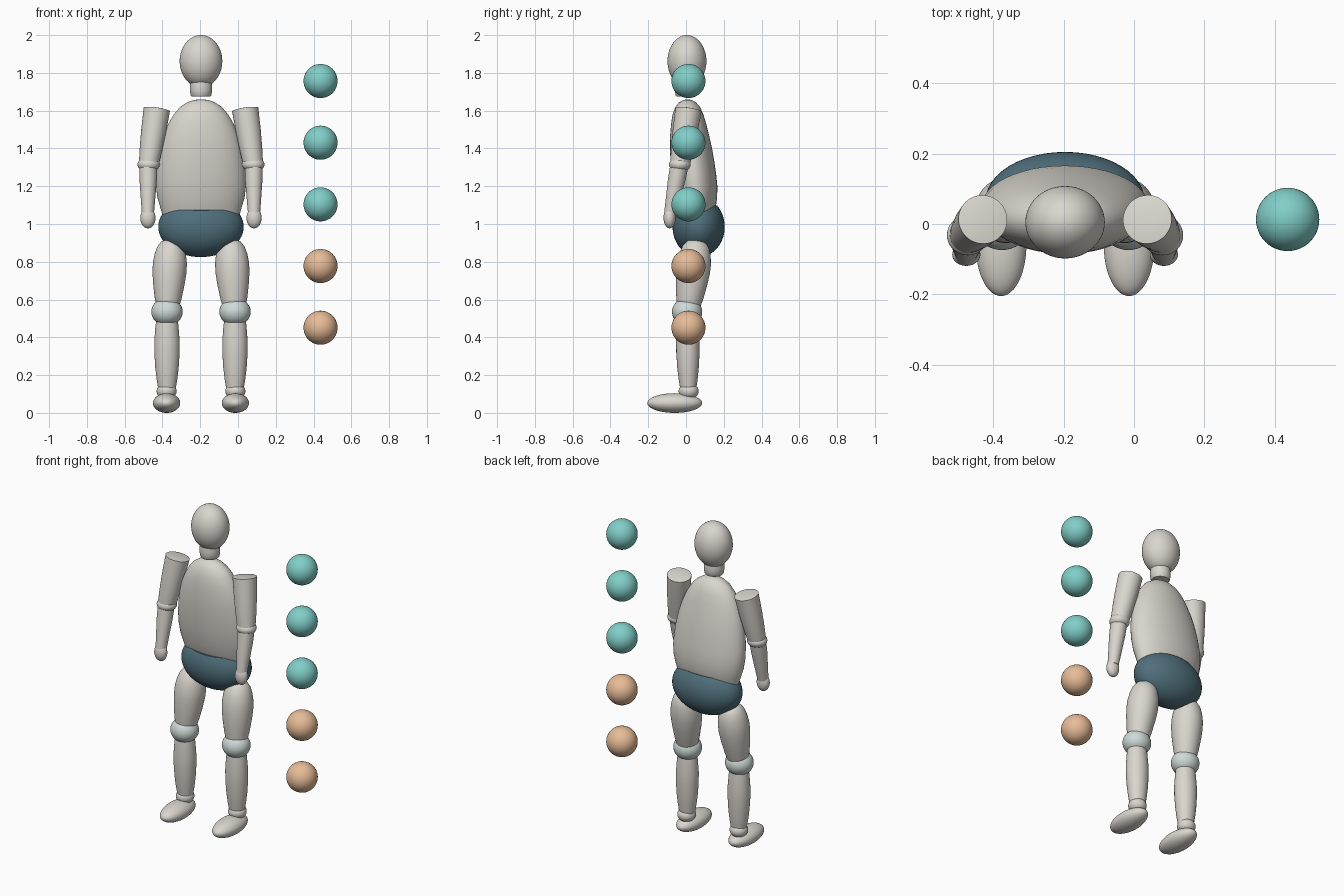
import bpy, bmesh, math
from mathutils import Vector, Matrix

if "Cube" in bpy.data.objects:
    bpy.data.objects.remove(bpy.data.objects["Cube"])

CX = -0.196  # centre line of the figure


def material(name, rgb):
    m = bpy.data.materials.new(name)
    m.diffuse_color = (*rgb, 1)
    m.use_nodes = True
    m.node_tree.nodes["Principled BSDF"].inputs["Base Color"].default_value = m.diffuse_color
    return m


BODY = material("warm_white", (0.70, 0.67, 0.62))
BLUE = material("slate_blue", (0.08, 0.16, 0.20))
PALE = material("pale_green", (0.62, 0.70, 0.68))
TEAL = material("teal", (0.22, 0.62, 0.58))
PEACH = material("peach", (0.80, 0.50, 0.31))


def finish(bm, name, mat, angle=40):
    bmesh.ops.recalc_face_normals(bm, faces=bm.faces)
    me = bpy.data.meshes.new(name)
    bm.to_mesh(me)
    bm.free()
    ob = bpy.data.objects.new(name, me)
    bpy.context.collection.objects.link(ob)
    me.materials.append(mat)
    bpy.ops.object.select_all(action='DESELECT')
    ob.select_set(True)
    bpy.context.view_layer.objects.active = ob
    bpy.ops.object.shade_smooth_by_angle(angle=math.radians(angle))
    return ob


def ellipsoid(name, centre, radii, mat=BODY, tilt=0, cut=None):
    """Ball scaled to radii; cut = (point, normal) slices it flat."""
    bm = bmesh.new()
    bmesh.ops.create_uvsphere(bm, u_segments=48, v_segments=28, radius=1)
    bm.transform(Matrix.Translation(centre) @ Matrix.Rotation(tilt, 4, 'X')
                 @ Matrix.Diagonal((*radii, 1)))
    if cut:
        bmesh.ops.bisect_plane(bm, geom=bm.verts[:] + bm.edges[:] + bm.faces[:],
                               plane_co=cut[0], plane_no=cut[1], clear_outer=True)
        bmesh.ops.holes_fill(bm, edges=[e for e in bm.edges if e.is_boundary])
    return finish(bm, name, mat)


def loft(name, sections, mat=BODY, matrix=None, n=48):
    """Stack of ellipses (z, rx, y_front, y_back) skinned and capped."""
    bm = bmesh.new()
    rings = []
    for z, rx, y0, y1 in sections:
        yc, ry = (y0 + y1) / 2, (y1 - y0) / 2
        rings.append([bm.verts.new((rx * math.cos(2 * math.pi * i / n),
                                    yc + ry * math.sin(2 * math.pi * i / n), z))
                      for i in range(n)])
    for a, b in zip(rings, rings[1:]):
        for i in range(n):
            j = (i + 1) % n
            bm.faces.new((a[i], a[j], b[j], b[i]))
    bm.faces.new(rings[0])
    bm.faces.new(rings[-1])
    bm.transform(matrix or Matrix.Translation((CX, 0, 0)))
    return finish(bm, name, mat)


def limb(name, start, end, profile, flat=1.0, mat=BODY):
    """Round limb from start to end; profile = (fraction, radius)."""
    start, end = Vector(start), Vector(end)
    d = end - start
    rot = Vector((0, 0, -1)).rotation_difference(d).to_matrix().to_4x4()
    sec = [(-t * d.length, r, -r * flat, r * flat) for t, r in profile]
    return loft(name, sec, mat, Matrix.Translation(start) @ rot)


# head and neck
ellipsoid("head", (CX, 0.005, 1.862), (0.113, 0.103, 0.138))
loft("neck", [(z, r, -r, r) for z, r in
              ((1.675, 0.050), (1.682, 0.055), (1.705, 0.059), (1.73, 0.059), (1.765, 0.054))])

# torso leaning slightly forward at the shoulders
loft("torso", [
    (1.05, 0.205, -0.030, 0.145), (1.09, 0.216, -0.044, 0.158),
    (1.14, 0.231, -0.057, 0.165), (1.20, 0.238, -0.068, 0.166),
    (1.26, 0.237, -0.076, 0.160), (1.33, 0.230, -0.082, 0.150),
    (1.40, 0.217, -0.085, 0.138), (1.47, 0.198, -0.084, 0.122),
    (1.53, 0.173, -0.079, 0.107), (1.58, 0.144, -0.071, 0.092),
    (1.62, 0.110, -0.056, 0.074), (1.645, 0.072, -0.036, 0.052),
    (1.656, 0.040, -0.015, 0.032), (1.66, 0.008, 0.004, 0.012)])

# pelvis, cut flat under the torso
ellipsoid("pelvis", (CX, 0.067, 0.985), (0.226, 0.138, 0.16), BLUE,
          cut=((CX, 0.065, 1.086), (0, -0.12, 1)))

for s, side in ((-1, "right"), (1, "left")):
    def p(x, y, z):
        return (CX + s * x, y, z)

    # arm: tapered upper arm, elbow, forearm, hand
    limb(side + "_upper_arm", p(0.234, 0.013, 1.606), p(0.277, -0.032, 1.315),
         ((-0.02, 0.02), (-0.012, 0.05), (0, 0.070), (0.4, 0.066), (0.75, 0.059), (1, 0.052)))
    ellipsoid(side + "_elbow", p(0.277, -0.032, 1.315), (0.059, 0.057, 0.040))
    limb(side + "_forearm", p(0.279, -0.035, 1.31), p(0.281, -0.084, 1.055),
         ((0, 0.048), (0.3, 0.046), (0.7, 0.038), (1, 0.032)))
    ellipsoid(side + "_hand", p(0.281, -0.087, 1.032), (0.040, 0.032, 0.055))

    # leg: thigh, knee, shin, ankle, foot
    limb(side + "_thigh", p(0.158, 0.058, 0.915), p(0.178, 0.010, 0.535),
         ((0, 0.03), (0.03, 0.052), (0.1, 0.071), (0.2, 0.083), (0.32, 0.090),
          (0.45, 0.090), (0.6, 0.084), (0.8, 0.072), (1, 0.055)))
    ellipsoid(side + "_knee", p(0.180, 0.006, 0.535), (0.083, 0.080, 0.074), PALE)
    limb(side + "_shin", p(0.180, 0.008, 0.52), p(0.180, 0.012, 0.12),
         ((0, 0.053), (0.15, 0.061), (0.35, 0.067), (0.5, 0.067), (0.7, 0.062),
          (0.85, 0.055), (1, 0.045)), flat=0.92)
    ellipsoid(side + "_ankle", p(0.182, 0.014, 0.115), (0.053, 0.053, 0.044))
    ellipsoid(side + "_foot", p(0.182, -0.060, 0.052), (0.072, 0.145, 0.052))

# column of floating balls beside the figure
for i in range(5):
    ellipsoid(f"ball_{i + 1}", (0.437, 0.013, 0.451 + i * 0.3265), (0.09,) * 3,
              PEACH if i < 2 else TEAL)
